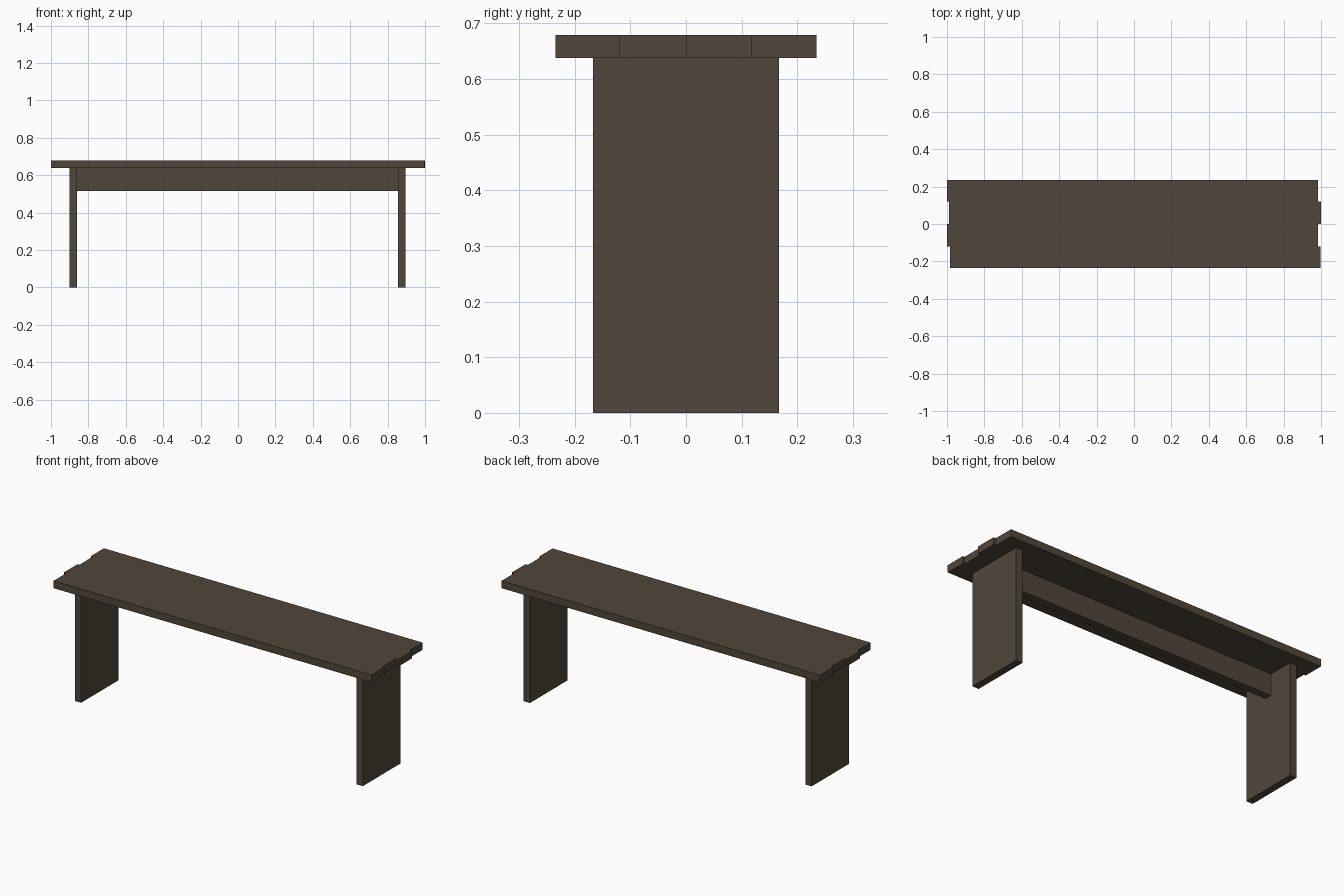
import bpy

if "Cube" in bpy.data.objects:
    bpy.data.objects.remove(bpy.data.objects["Cube"])

wood = bpy.data.materials.new("dark brown wood")
wood.diffuse_color = (0.082, 0.062, 0.043, 1.0)
wood.use_nodes = True
wood.node_tree.nodes["Principled BSDF"].inputs["Base Color"].default_value = wood.diffuse_color


def box(name, x0, x1, y0, y1, z0, z1):
    """Axis-aligned board between the given limits."""
    bpy.ops.mesh.primitive_cube_add(
        size=1, location=((x0 + x1) / 2, (y0 + y1) / 2, (z0 + z1) / 2))
    ob = bpy.context.object
    ob.name = name
    ob.scale = (x1 - x0, y1 - y0, z1 - z0)
    bpy.ops.object.transform_apply(location=False, rotation=False, scale=True)
    ob.data.materials.append(wood)
    return ob


UNDER, TOP = 0.638, 0.679

# Seat: four planks, staggered at their ends
edges = [-0.235, -0.119, 0.0, 0.119, 0.235]
ends = [(-0.985, 0.996), (-1.0, 0.985), (-0.988, 1.0), (-1.0, 0.985)]
for i, (x0, x1) in enumerate(ends):
    box(f"seat_plank_{i + 1}", x0, x1, edges[i], edges[i + 1], UNDER, TOP)

# Slab legs
box("left_leg", -0.90, -0.86, -0.167, 0.167, 0.0, UNDER)
box("right_leg", 0.855, 0.895, -0.167, 0.167, 0.0, UNDER)

# Central rail under the seat
box("under_rail", -0.86, 0.855, -0.021, 0.021, 0.516, UNDER)
